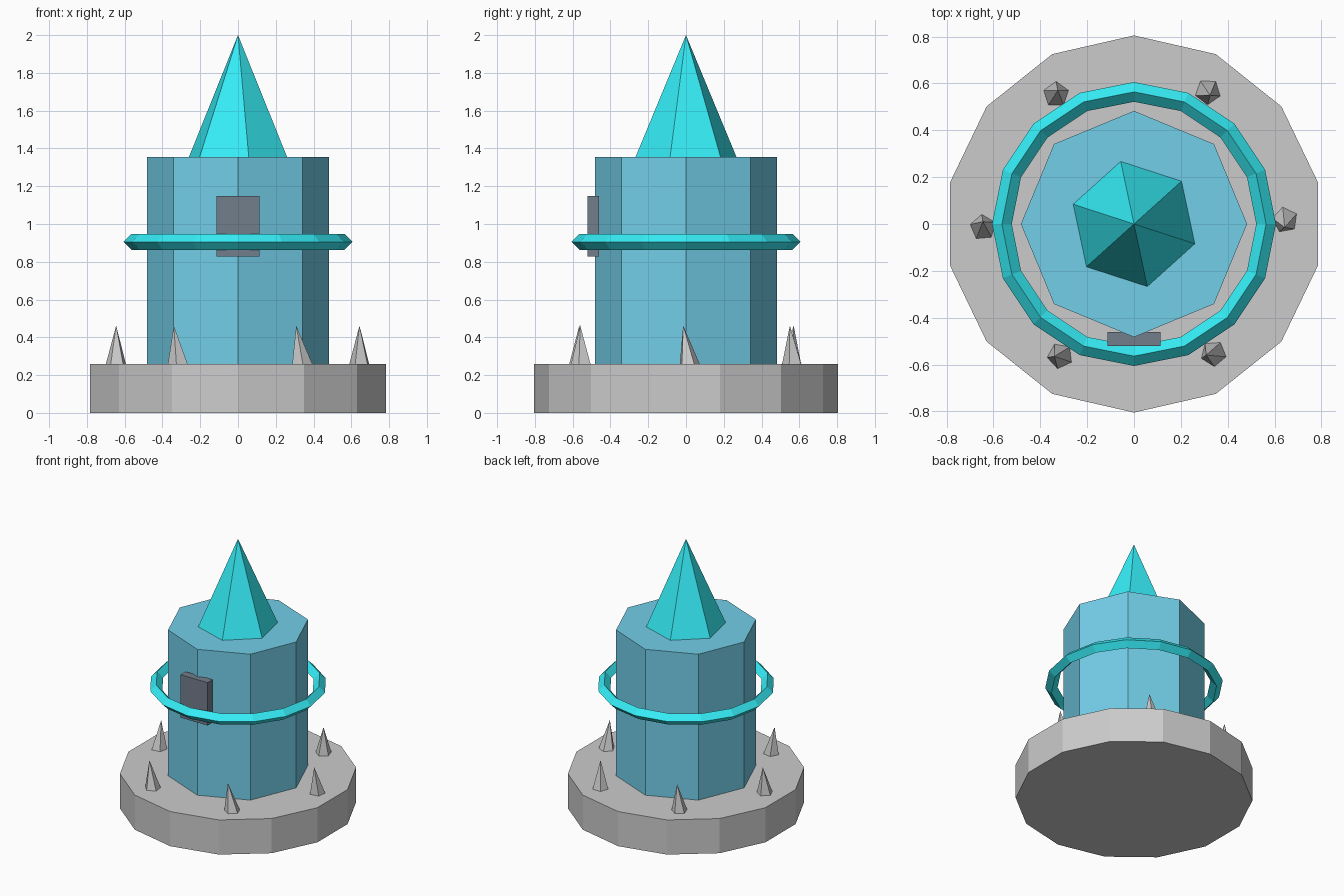
import bpy, bmesh
from math import radians
from mathutils import Matrix, Vector

if "Cube" in bpy.data.objects:
    bpy.data.objects.remove(bpy.data.objects["Cube"])


def paint(obj, name, rgb):
    mat = bpy.data.materials.get(name) or bpy.data.materials.new(name)
    mat.diffuse_color = (*rgb, 1)
    mat.use_nodes = True
    mat.node_tree.nodes["Principled BSDF"].inputs["Base Color"].default_value = mat.diffuse_color
    obj.data.materials.append(mat)


def prism(name, sides, r1, r2, z0, z1, turn=0, at=(0, 0), tip=None):
    """Cylinder or cone from z0 to z1; tip moves the upper end sideways."""
    bm = bmesh.new()
    bmesh.ops.create_cone(bm, cap_ends=True, segments=sides, radius1=r1,
                          radius2=r2, depth=z1 - z0)
    bmesh.ops.rotate(bm, verts=bm.verts, matrix=Matrix.Rotation(radians(turn), 3, 'Z'))
    bmesh.ops.remove_doubles(bm, verts=bm.verts, dist=1e-5)
    if tip:
        shift = Vector((tip[0] - at[0], tip[1] - at[1], 0))
        for v in bm.verts:
            if v.co.z > 0:
                v.co += shift
    bmesh.ops.translate(bm, verts=bm.verts, vec=(*at, (z0 + z1) / 2))
    bmesh.ops.recalc_face_normals(bm, faces=bm.faces)
    mesh = bpy.data.meshes.new(name)
    bm.to_mesh(mesh)
    bm.free()
    obj = bpy.data.objects.new(name, mesh)
    bpy.context.collection.objects.link(obj)
    return obj


BLUE, CYAN, SLATE = (0.17, 0.62, 0.81), (0.036, 0.85, 0.93), (0.17, 0.21, 0.26)

# Round stone base, octagonal tower and pointed crystal
prism("base", 14, 0.805, 0.805, 0, 0.26)
paint(prism("tower", 8, 0.483, 0.483, 0.26, 1.355), "ice_blue", BLUE)
paint(prism("spire", 6, 0.273, 0, 1.355, 2.0, turn=12), "cyan", CYAN)

# Floating ring with a diamond cross-section
bpy.ops.mesh.primitive_torus_add(major_segments=16, minor_segments=4, major_radius=0.564,
                                 minor_radius=0.042, location=(0, 0, 0.905))
ring = bpy.context.object
ring.name = "ring"
paint(ring, "cyan", CYAN)

# Plaque on the front corner of the tower
bpy.ops.mesh.primitive_cube_add(size=1, location=(0, -0.491, 0.988))
plaque = bpy.context.object
plaque.name = "plaque"
plaque.scale = (0.226, 0.06, 0.322)
paint(plaque, "slate", SLATE)

# Slightly leaning spikes around the base: foot, tip, turn
spikes = [((0.645, 0.018), (0.643, -0.015), 10), ((0.315, 0.565), (0.325, 0.55), 35),
          ((-0.333, 0.553), (-0.325, 0.57), 0), ((-0.645, -0.015), (-0.645, 0.01), 5),
          ((-0.315, -0.563), (-0.34, -0.565), 25), ((0.34, -0.553), (0.308, -0.56), 40)]
for i, (foot, tip, turn) in enumerate(spikes):
    prism(f"spike_{i + 1}", 5, 0.057, 0, 0.255, 0.462, turn, foot, tip)
